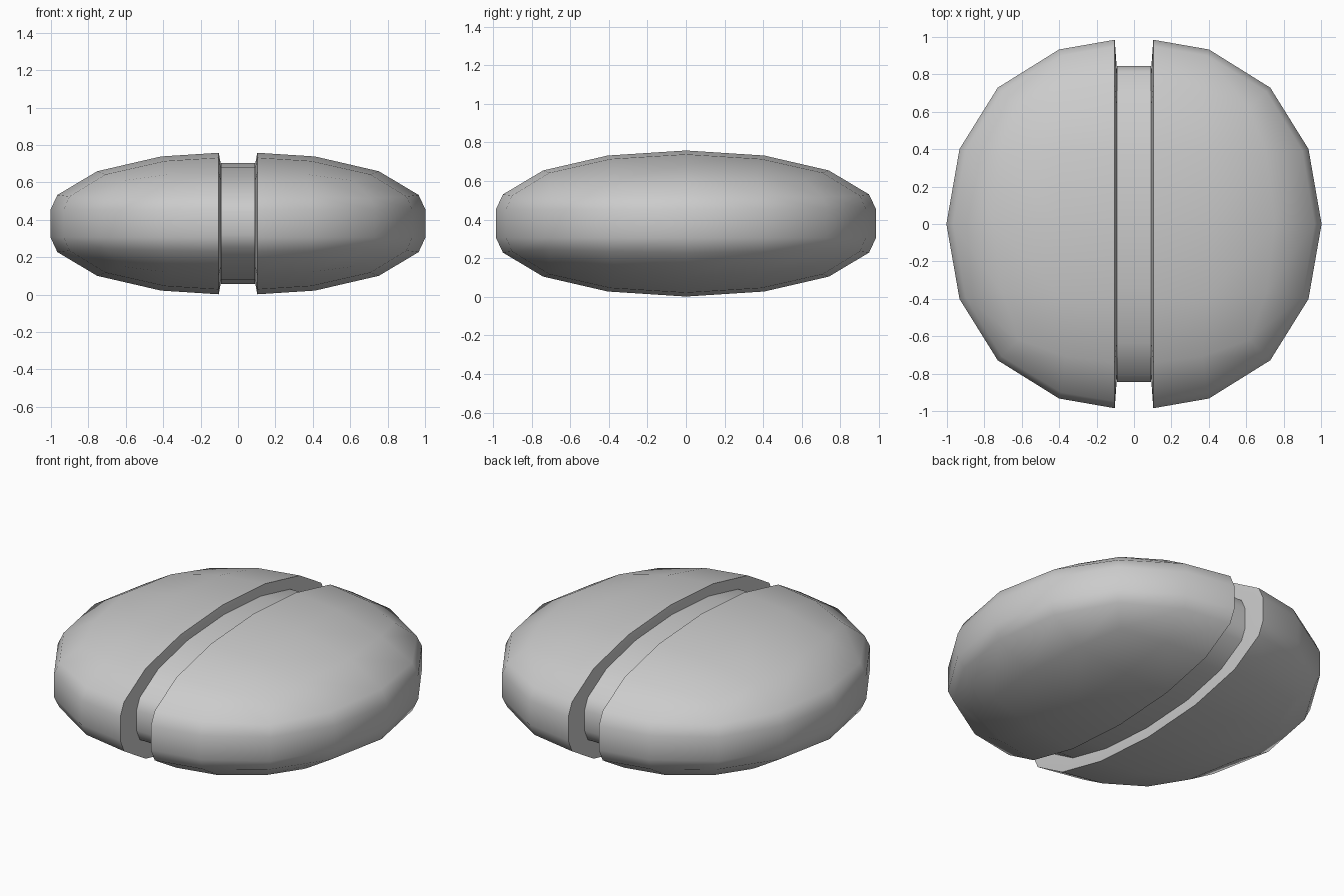
import bpy, bmesh, math
from mathutils import Vector

if "Cube" in bpy.data.objects:
    bpy.data.objects.remove(bpy.data.objects["Cube"])

CZ, HALF_Z, R, RIM = 0.38, 0.385, 1.037, 0.073
GAP, WALL, INNER = 0.103, 0.092, 0.842


def finish(name, bm):
    bmesh.ops.recalc_face_normals(bm, faces=bm.faces[:])
    bmesh.ops.translate(bm, verts=bm.verts[:], vec=(0, 0, CZ))
    mesh = bpy.data.meshes.new(name)
    bm.to_mesh(mesh)
    bm.free()
    ob = bpy.data.objects.new(name, mesh)
    bpy.context.collection.objects.link(ob)
    bpy.ops.object.select_all(action='DESELECT')
    ob.select_set(True)
    bpy.context.view_layer.objects.active = ob
    bpy.ops.object.shade_smooth_by_angle(angle=math.radians(35))
    return ob


def cut(bm, co, no):
    bmesh.ops.bisect_plane(bm, geom=bm.verts[:] + bm.edges[:] + bm.faces[:],
                           plane_co=co, plane_no=no, clear_inner=True, dist=1e-5)


def rounded_body():
    # subdivided cube, flattened, with a straight band around the rim
    bpy.ops.mesh.primitive_cube_add(size=2)
    cube = bpy.context.object
    cube.modifiers.new("round", 'SUBSURF').levels = 2
    deps = bpy.context.evaluated_depsgraph_get()
    bm = bmesh.new()
    bm.from_object(cube, deps)
    bpy.data.objects.remove(cube)
    top = max(v.co.z for v in bm.verts)
    bmesh.ops.scale(bm, verts=bm.verts[:], vec=(R / top, R / top, HALF_Z / top))
    cut(bm, (0, 0, RIM), (0, 0, 1))
    dup = bmesh.ops.duplicate(bm, geom=bm.verts[:] + bm.edges[:] + bm.faces[:])["geom"]
    bmesh.ops.scale(bm, verts=[g for g in dup if isinstance(g, bmesh.types.BMVert)],
                    vec=(1, 1, -1))
    bmesh.ops.bridge_loops(bm, edges=[e for e in bm.edges if e.is_boundary])
    bmesh.ops.recalc_face_normals(bm, faces=bm.faces[:])
    return bm


# inner core filling the groove, from the body's middle section
body = rounded_body()
mid = body.copy()
cut(mid, (0, 0, 0), (1, 0, 0))
ring = sorted((v.co.copy() for v in mid.verts if abs(v.co.x) < 1e-4),
              key=lambda c: math.atan2(c.z, c.y))
mid.free()
core = bmesh.new()
face = core.faces.new([core.verts.new((-WALL, c.y * INNER, c.z * INNER)) for c in ring])
ext = bmesh.ops.extrude_face_region(core, geom=[face])["geom"]
for v in ext:
    if isinstance(v, bmesh.types.BMVert):
        v.co.x = WALL
finish("groove_core", core)

# two half shells either side of the groove, with slightly sloped groove walls
for name, side in (("right_shell", 1), ("left_shell", -1)):
    bm = body.copy()
    cut(bm, (GAP, 0, 0), (1, 0, 0))
    rim = [e for e in bm.edges if e.is_boundary]
    ext = bmesh.ops.extrude_edge_only(bm, edges=rim)["geom"]
    for v in ext:
        if isinstance(v, bmesh.types.BMVert):
            v.co = Vector((WALL, v.co.y * INNER, v.co.z * INNER))
    bmesh.ops.holes_fill(bm, edges=[e for e in bm.edges if e.is_boundary], sides=0)
    bmesh.ops.scale(bm, verts=bm.verts[:], vec=(side, 1, 1))
    finish(name, bm)
body.free()
